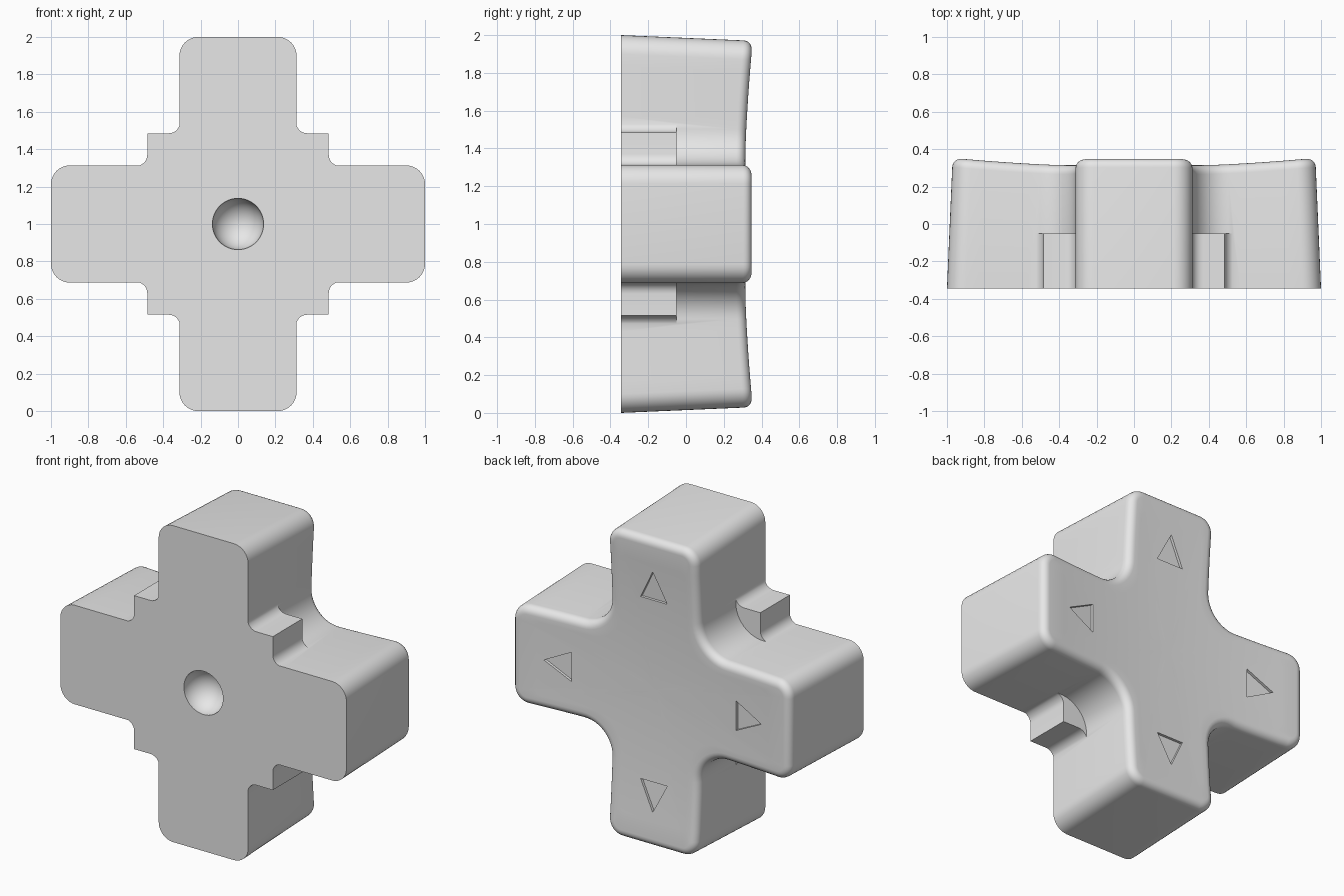
import bpy, bmesh, math
from mathutils import Vector

if "Cube" in bpy.data.objects:
    bpy.data.objects.remove(bpy.data.objects["Cube"], do_unlink=True)

FRONT, MID = -0.345, 1.0      # front plane and height of the pad centre
W, TIP_F, TIP_B = 0.313, 1.0, 0.972
ROUND = 0.05                  # rounding of the back rim

grey = bpy.data.materials.new("plain grey")
grey.use_nodes = True
grey.diffuse_color = (0.8, 0.8, 0.8, 1)
grey.node_tree.nodes["Principled BSDF"].inputs["Base Color"].default_value = (0.8, 0.8, 0.8, 1)


def dish(p):
    """Depth of the hollowed back surface."""
    return 0.303 + 0.05 * p.length_squared


def arc(cx, cy, r, a0, a1, n=8):
    angles = [math.radians(a0 + (a1 - a0) * i / n) for i in range(n + 1)]
    return [Vector((cx + r * math.cos(a), cy + r * math.sin(a))) for a in angles]


def four_turns(pts):
    """Repeat a quarter outline around the centre."""
    out = []
    for k in range(4):
        for p in pts:
            q = p.copy()
            for _ in range(k):
                q = Vector((-q.y, q.x))
            out.append(q)
    return out


def cross(tip, inset):
    """Cross outline with rounded tips and filleted inner corners."""
    w, t, r, f = W - inset, tip - inset, 0.1 - inset, 0.19 + inset
    tip_a = arc(t - r, w - r, r, 0, 90)
    inner = arc(w + f, w + f, f, 270, 180, 12)
    tip_b = arc(w - r, t - r, r, 0, 90)
    side_a = [tip_a[-1].lerp(inner[0], i / 6) for i in range(1, 6)]
    side_b = [inner[-1].lerp(tip_b[0], i / 6) for i in range(1, 6)]
    return four_turns(tip_a + side_a + inner + side_b + tip_b)


def loft(name, rings, centre=None):
    """Skin rings of (point, depth) pairs, closing the last with a fan or a face."""
    bm = bmesh.new()
    loops = [[bm.verts.new((p.x, y, MID + p.y)) for p, y in ring] for ring in rings]
    n = len(loops[0])
    for a, b in zip(loops, loops[1:]):
        for i in range(n):
            j = (i + 1) % n
            bm.faces.new((a[i], a[j], b[j], b[i]))
    bm.faces.new(loops[0])
    if centre is None:
        bm.faces.new(loops[-1])
    else:
        c = bm.verts.new((0, centre, MID))
        for i in range(n):
            bm.faces.new((loops[-1][i], loops[-1][(i + 1) % n], c))
    bmesh.ops.recalc_face_normals(bm, faces=bm.faces)
    mesh = bpy.data.meshes.new(name)
    bm.to_mesh(mesh)
    bm.free()
    mesh.materials.append(grey)
    ob = bpy.data.objects.new(name, mesh)
    bpy.context.collection.objects.link(ob)
    return ob


def combine(target, tool, operation):
    """Apply a boolean and drop its helper."""
    tool.hide_render = True
    mod = target.modifiers.new(tool.name, 'BOOLEAN')
    mod.operation, mod.object, mod.solver = operation, tool, 'EXACT'
    bpy.ops.object.select_all(action='DESELECT')
    bpy.context.view_layer.objects.active = target
    target.select_set(True)
    bpy.ops.object.modifier_apply(modifier=mod.name)
    bpy.data.objects.remove(tool, do_unlink=True)


# Cross body: straight walls, rounded back rim, dished back
rings = [[(p, FRONT) for p in cross(TIP_F, 0)]]
for i in range(7):
    a = math.radians(90 * i / 6)
    inset, drop = ROUND * (1 - math.cos(a)), ROUND * (1 - math.sin(a))
    rings.append([(p, dish(p) - drop) for p in cross(TIP_B, inset)])
rim = cross(TIP_B, ROUND)
for s in (0.88, 0.75, 0.6, 0.45, 0.3, 0.15):
    rings.append([(p * s, dish(p * s)) for p in rim])
pad = loft("directional_pad", rings, dish(Vector((0, 0))))

# Square shoulders between the arms
B, F = 0.485, 0.06
edge = W - 0.003
quarter = (arc(B + F, edge + F, F, 270, 180, 6) + [Vector((B, B))]
           + arc(edge + F, B + F, F, 270, 180, 6))
plate = four_turns(quarter)
shoulders = loft("shoulders", [[(p, y) for p in plate] for y in (FRONT, -0.05)])
combine(pad, shoulders, 'UNION')

# Round pivot socket in the front
bpy.ops.mesh.primitive_uv_sphere_add(segments=48, ring_count=24, radius=0.137,
                                     location=(0, FRONT, MID))
socket = bpy.context.object
socket.name = "pivot_socket"
socket.data.materials.append(grey)
combine(pad, socket, 'DIFFERENCE')

# Engraved direction arrows on the back of each arm
arrow = [Vector((0.76, 0)), Vector((0.575, 0.093)), Vector((0.575, -0.093))]
corners = four_turns(arrow)
for k in range(4):
    tri = corners[3 * k:3 * k + 3]
    cutter = loft("arrow_cutter", [[(p, dish(p) - 0.016) for p in tri],
                                   [(p, 0.5) for p in tri]])
    combine(pad, cutter, 'DIFFERENCE')

bpy.ops.object.shade_smooth_by_angle(angle=math.radians(30))
